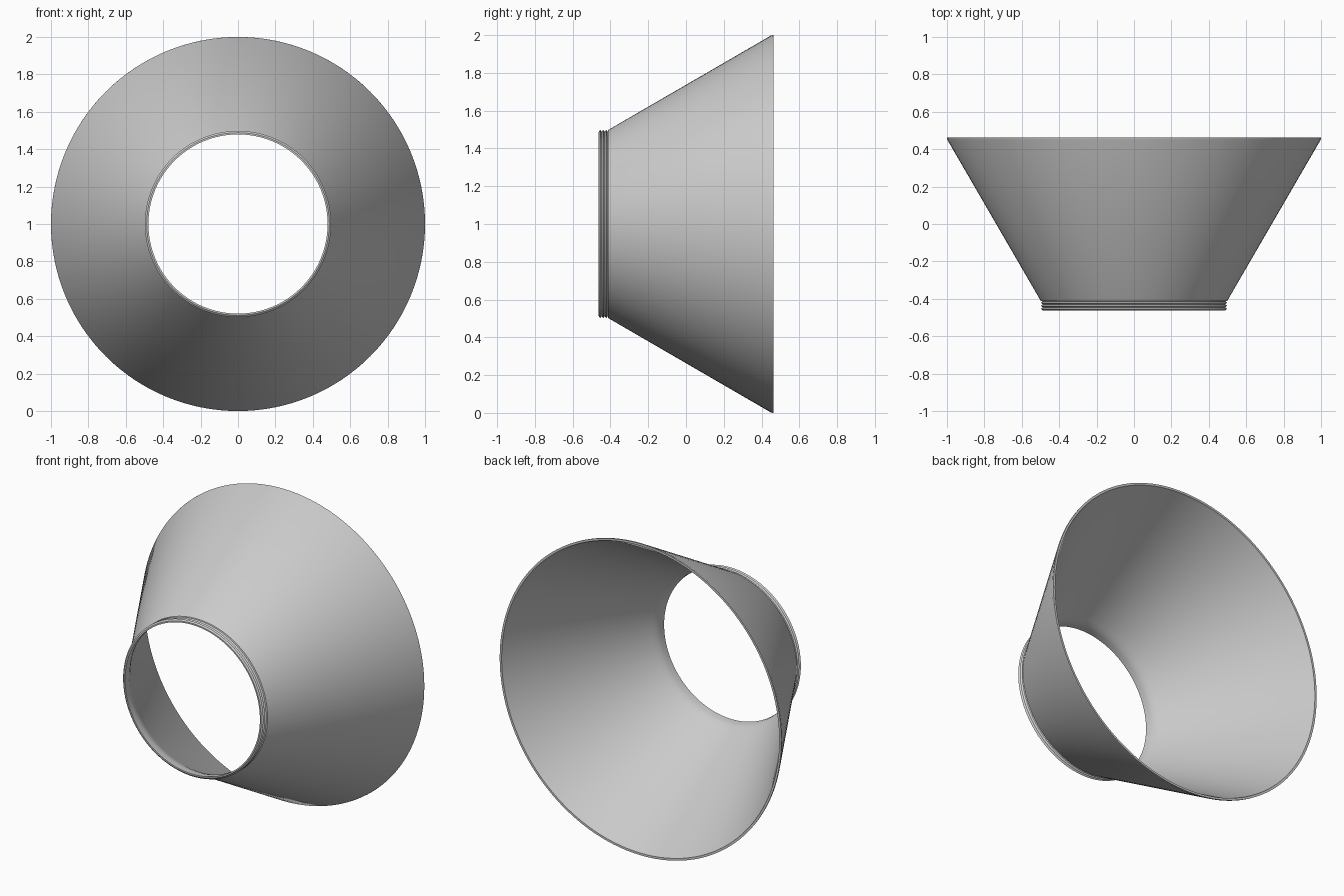
import bpy, bmesh, math

SEGMENTS = 128

cube = bpy.data.objects.get("Cube")
if cube:
    bpy.data.objects.remove(cube, do_unlink=True)

grey = bpy.data.materials.new("light_grey")
grey.use_nodes = True
colour = (0.6, 0.6, 0.6, 1)
grey.diffuse_color = colour
grey.node_tree.nodes["Principled BSDF"].inputs["Base Color"].default_value = colour


def lathe(name, profile):
    """Revolve a closed (radius, y) profile around the y axis at z = 1."""
    bm = bmesh.new()
    rings = []
    for i in range(SEGMENTS):
        a = math.tau * i / SEGMENTS
        rings.append([bm.verts.new((r * math.cos(a), y, 1 + r * math.sin(a)))
                      for r, y in profile])
    n = len(profile)
    for i in range(SEGMENTS):
        here, there = rings[i], rings[(i + 1) % SEGMENTS]
        for j in range(n):
            k = (j + 1) % n
            bm.faces.new((here[j], here[k], there[k], there[j]))
    bmesh.ops.recalc_face_normals(bm, faces=bm.faces)
    mesh = bpy.data.meshes.new(name)
    bm.to_mesh(mesh)
    bm.free()
    obj = bpy.data.objects.new(name, mesh)
    bpy.context.collection.objects.link(obj)
    mesh.materials.append(grey)
    bpy.ops.object.select_all(action='DESELECT')
    obj.select_set(True)
    bpy.context.view_layer.objects.active = obj
    bpy.ops.object.shade_smooth_by_angle(angle=math.radians(30))
    return obj


# Threaded collar at the narrow end: three V-shaped ridges
front, pitch = -0.462, 0.016
outer = [(0.488, front)]
for i in range(3):
    outer += [(0.498, front + pitch * (i + 0.5)), (0.488, front + pitch * (i + 1))]

# Flared shell, wide rim, then back along the inside to the bore
outer += [(0.498, -0.412), (0.998, 0.45), (1.0, 0.462)]
inner = [(0.986, 0.462), (0.982, 0.45), (0.502, -0.375),
         (0.488, -0.402), (0.481, -0.425), (0.479, front)]

lathe("flared_cone", outer + inner)
